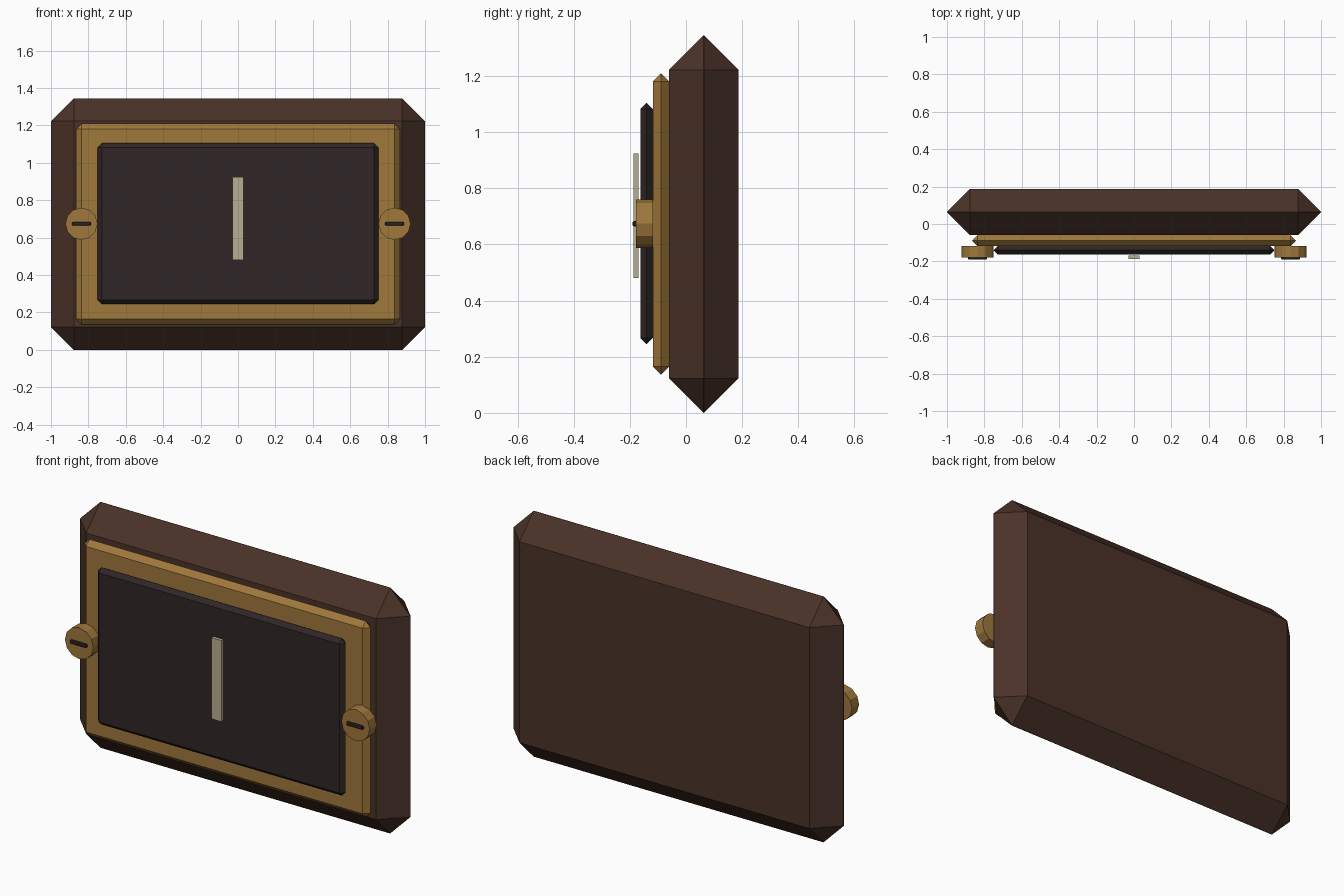
import bpy
import bmesh
from math import radians
from mathutils import Matrix

default = bpy.data.objects.get("Cube")
if default:
    bpy.data.objects.remove(default, do_unlink=True)


def material(name, srgb):
    color = [(c / 255 / 12.92) if c < 11 else ((c / 255 + 0.055) / 1.055) ** 2.4 for c in srgb] + [1]
    m = bpy.data.materials.new(name)
    m.use_nodes = True
    m.diffuse_color = color
    bsdf = next(n for n in m.node_tree.nodes if n.type == "BSDF_PRINCIPLED")
    bsdf.inputs["Base Color"].default_value = color
    return m


wood = material("dark brown wood", (74, 50, 40))
brass = material("aged brass", (160, 120, 60))
black = material("charcoal", (48, 38, 38))
ivory = material("dull ivory", (184, 173, 145))


def finish(name, bm, mat):
    mesh = bpy.data.meshes.new(name)
    bm.to_mesh(mesh)
    bm.free()
    mesh.materials.append(mat)
    obj = bpy.data.objects.new(name, mesh)
    bpy.context.collection.objects.link(obj)
    return obj


def box(name, lo, hi, mat, chamfer=0):
    """Box between two corners, with flat chamfered edges."""
    bm = bmesh.new()
    size = [b - a for a, b in zip(lo, hi)]
    mid = [(a + b) / 2 for a, b in zip(lo, hi)]
    bmesh.ops.create_cube(bm, size=1, matrix=Matrix.Translation(mid) @ Matrix.Diagonal((*size, 1)))
    if chamfer:
        bmesh.ops.bevel(bm, geom=bm.edges[:], offset=chamfer, segments=1,
                        affect="EDGES", profile=0.5)
    return finish(name, bm, mat)


def disc(name, x, z, radius, y_front, y_back, mat):
    """Twelve-sided cylinder facing the front."""
    bm = bmesh.new()
    place = Matrix.Translation((x, (y_front + y_back) / 2, z)) @ Matrix.Rotation(radians(90), 4, "X")
    bmesh.ops.create_cone(bm, cap_ends=True, segments=12, radius1=radius, radius2=radius,
                          depth=y_back - y_front, matrix=place)
    return finish(name, bm, mat)


# Layered body
box("wooden_case", (-1, -0.06, 0), (1, 0.187, 1.345), wood, 0.1225)
box("brass_plate", (-0.865, -0.118, 0.137), (0.865, -0.06, 1.21), brass, 0.0285)
box("dark_panel", (-0.75, -0.163, 0.245), (0.75, -0.118, 1.105), black, 0.022)
box("centre_strip", (-0.03, -0.187, 0.48), (0.03, -0.169, 0.924), ivory)

# Slotted screws on both sides
for side, x in (("left", 0.837), ("right", -0.837)):
    disc(side + "_screw", x, 0.674, 0.086, -0.179, -0.118, brass)
    box(side + "_screw_slot", (x - 0.05, -0.19, 0.664), (x + 0.05, -0.174, 0.684), black, 0.004)
